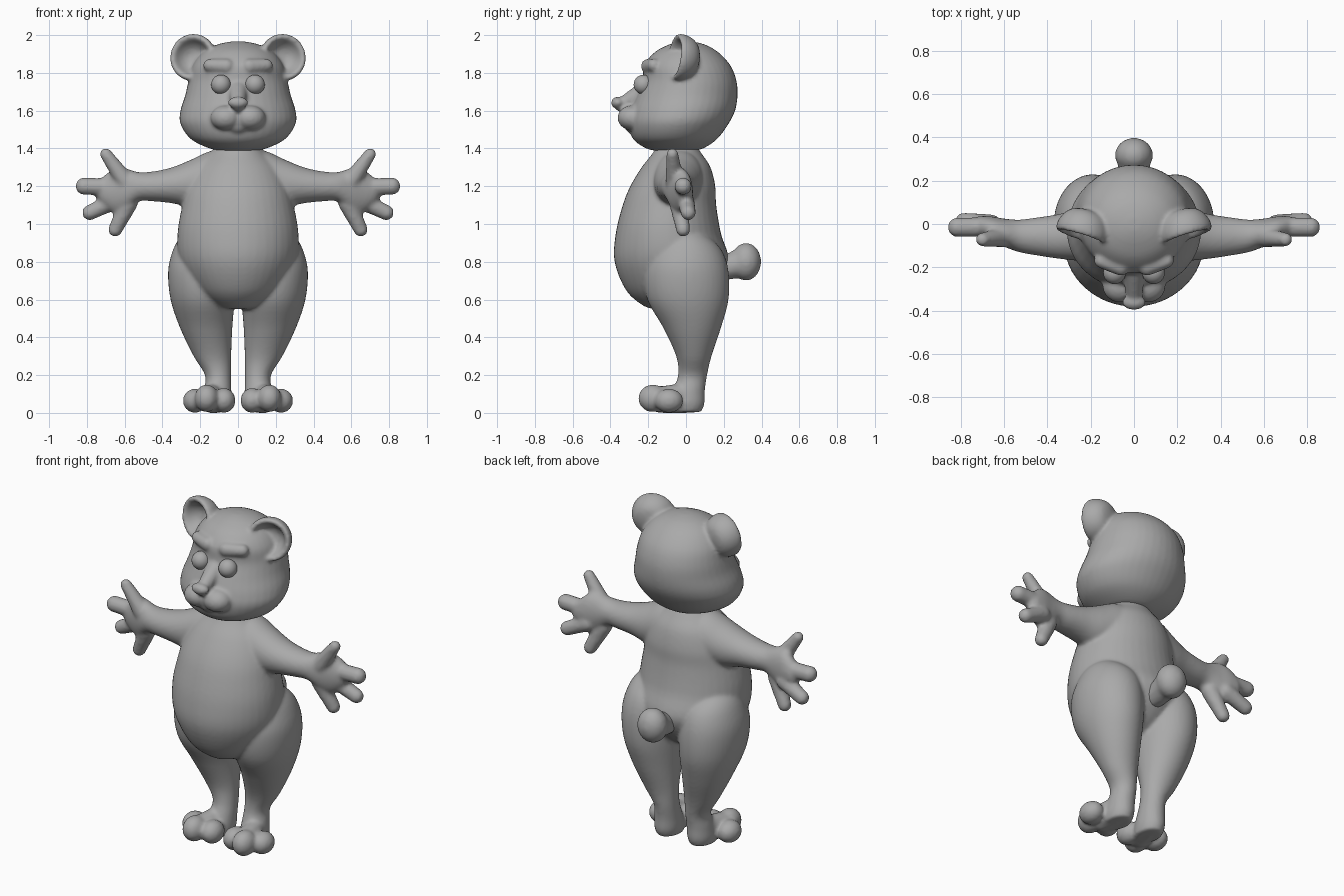
import bpy, bmesh, math
from mathutils import Vector, Matrix

grey = bpy.data.materials.new("soft grey")
grey.diffuse_color = (0.4, 0.4, 0.4, 1)


def smooth_rows(rows, steps=5):
    """Catmull-Rom resampling of rows of numbers."""
    out = []
    for i in range(len(rows) - 1):
        p = [rows[max(0, min(len(rows) - 1, i + k))] for k in (-1, 0, 1, 2)]
        for s in range(steps):
            t = s / steps
            out.append([b + 0.5 * t * (c - a + t * (2*a - 5*b + 4*c - d + t * (3*(b - c) + d - a)))
                        for a, b, c, d in zip(*p)])
    return out + [list(rows[-1])]


def skin(bm, rings):
    loops = [[bm.verts.new(p) for p in ring] for ring in rings]
    n = len(loops[0])
    for a, b in zip(loops, loops[1:]):
        for i in range(n):
            bm.faces.new((a[i], a[(i + 1) % n], b[(i + 1) % n], b[i]))
    bm.faces.new(loops[0][::-1])
    bm.faces.new(loops[-1])


def angles(n=40):
    return [2 * math.pi * i / n for i in range(n)]


def loft_z(bm, rows, s=1):
    """Rows: z, x min, x max, y min, y max."""
    skin(bm, [[(s * ((x0 + x1) / 2 + (x1 - x0) / 2 * math.cos(a)),
                (y0 + y1) / 2 + (y1 - y0) / 2 * math.sin(a), z) for a in angles()]
              for z, x0, x1, y0, y1 in smooth_rows(rows)])


def loft_x(bm, rows, s):
    """Rows: x, y min, y max, z min, z max."""
    skin(bm, [[(s * x, (y0 + y1) / 2 + (y1 - y0) / 2 * math.cos(a),
                (z0 + z1) / 2 + (z1 - z0) / 2 * math.sin(a)) for a in angles()]
              for x, y0, y1, z0, z1 in smooth_rows(rows)])


def ball(bm, centre, radii, seg=24):
    m = Matrix.Translation(centre) @ Matrix.Diagonal((*radii, 1))
    bmesh.ops.create_uvsphere(bm, u_segments=seg, v_segments=seg // 2, radius=1, matrix=m)


def chain(bm, a, b, ra, rb, s=1, n=10):
    """Tapered round limb made of overlapping balls."""
    a, b = Vector(a), Vector(b)
    for i in range(n + 1):
        p = a.lerp(b, i / n)
        r = ra + (rb - ra) * i / n
        ball(bm, (s * p.x, p.y, p.z), (r, r, r), 16)


def finish(bm, name, voxel=0, passes=0):
    bmesh.ops.recalc_face_normals(bm, faces=bm.faces)
    for f in bm.faces:
        f.smooth = True
    me = bpy.data.meshes.new(name)
    bm.to_mesh(me)
    bm.free()
    me.materials.append(grey)
    ob = bpy.data.objects.new(name, me)
    bpy.context.collection.objects.link(ob)
    if voxel:
        m = ob.modifiers.new("blend", 'REMESH')
        m.mode, m.voxel_size, m.use_smooth_shade = 'VOXEL', voxel, True
        m = ob.modifiers.new("soften", 'SMOOTH')
        m.factor, m.iterations = 0.5, passes
    return ob


# Body: torso, arms, legs and feet blended together
bm = bmesh.new()
loft_z(bm, [(0.55, -.05, .05, -.17, -.05), (0.57, -.12, .12, -.23, .02), (0.65, -.225, .225, -.318, .14),
            (0.8, -.31, .31, -.378, .225), (0.95, -.32, .32, -.372, .185), (1.1, -.295, .295, -.335, .16),
            (1.2, -.27, .27, -.295, .155), (1.3, -.22, .22, -.235, .13), (1.37, -.15, .15, -.18, .085),
            (1.42, -.11, .11, -.15, .05)])
for s in (1, -1):
    # Arm and palm
    loft_x(bm, [(.05, -.15, .08, 1.16, 1.4), (.15, -.17, .09, 1.1, 1.385), (.25, -.17, .07, 1.09, 1.34),
                (.35, -.16, .045, 1.11, 1.3), (.45, -.145, .03, 1.12, 1.278), (.53, -.13, .02, 1.12, 1.275),
                (.6, -.105, .025, 1.07, 1.295), (.66, -.08, .035, 1.06, 1.29), (.72, -.055, .035, 1.1, 1.245),
                (.75, -.03, .02, 1.14, 1.21)], s)
    # Fingers
    for a, b, ra, rb in (((.6, -.06, 1.23), (.7, -.072, 1.37), .05, .032),
                         ((.68, -.015, 1.195), (.815, -.015, 1.2), .046, .046),
                         ((.66, .0, 1.12), (.785, .012, 1.06), .046, .041),
                         ((.58, -.04, 1.11), (.65, -.015, .97), .05, .038)):
        chain(bm, a, b, ra, rb, s)
    # Leg
    loft_z(bm, [(.96, .18, .25, -.05, .05), (.93, .1, .305, -.13, .12), (.86, .03, .345, -.19, .19),
                (.75, .012, .37, -.225, .225), (.6, .018, .357, -.205, .225), (.45, .03, .307, -.12, .185),
                (.3, .036, .235, -.052, .135), (.2, .037, .175, -.042, .112), (.12, .035, .18, -.07, .1),
                (.05, .035, .185, -.1, .098), (.004, .045, .175, -.1, .08)], s)
    # Foot pad and toes
    chain(bm, (.11, .03, .062), (.135, -.11, .062), .062, .065, s)
    ball(bm, (s * .166, -.175, .077), (.064, .078, .073))
    ball(bm, (s * .228, -.09, .064), (.064, .076, .064))
    ball(bm, (s * .075, -.135, .066), (.062, .075, .066))
    chain(bm, (.13, -.03, .1), (.163, -.15, .085), .055, .055, s)
finish(bm, "body", 0.0115, 4)

# Tail
bm = bmesh.new()
ball(bm, (0, .318, .8), (.088, .08, .1))
chain(bm, (0, .18, .76), (0, .3, .795), .06, .08)
finish(bm, "tail", 0.012, 4)

# Head: skull, muzzle, nose and cupped ears
bm = bmesh.new()
loft_z(bm, [(1.385, -.07, .07, -.14, .02), (1.4, -.15, .15, -.21, .09), (1.45, -.25, .25, -.28, .165),
            (1.53, -.305, .305, -.305, .225), (1.6, -.305, .305, -.295, .26), (1.68, -.28, .28, -.265, .273),
            (1.76, -.262, .262, -.232, .267), (1.84, -.24, .24, -.222, .235), (1.91, -.185, .185, -.165, .17),
            (1.95, -.11, .11, -.09, .1), (1.967, -.03, .03, -.03, .03)])
chain(bm, (0, -.22, 1.7), (0, -.345, 1.63), .055, .036)          # nose bridge
ball(bm, (0, -.362, 1.642), (.055, .035, .032))                  # nose
ball(bm, (0, -.27, 1.53), (.075, .06, .055))                     # chin
ear_profile = [(.004, .02), (.045, .012), (.075, -.015), (.095, -.05), (.112, -.06), (.124, -.045),
               (.122, -.01), (.105, .03), (.07, .06), (.004, .075)]
for s in (1, -1):
    ball(bm, (s * .064, -.285, 1.562), (.082, .078, .066))       # whisker pad
    chain(bm, (.06, -.2, 1.835), (.15, -.17, 1.84), .04, .035, s)  # brow
    place = (Matrix.Translation((s * .228, -.005, 1.878)) @ Matrix.Rotation(s * .3, 4, 'Z')
             @ Matrix.Rotation(-.12, 4, 'X'))
    skin(bm, [[place @ Vector((r * math.cos(a), y, r * math.sin(a))) for a in angles()]
              for r, y in smooth_rows(ear_profile, 3)])
finish(bm, "head", 0.01, 5)

# Eyes
for s, side in ((1, "left"), (-1, "right")):
    bm = bmesh.new()
    ball(bm, (s * .09, -.225, 1.738), (.052, .052, .052), 32)
    finish(bm, side + "_eye")
